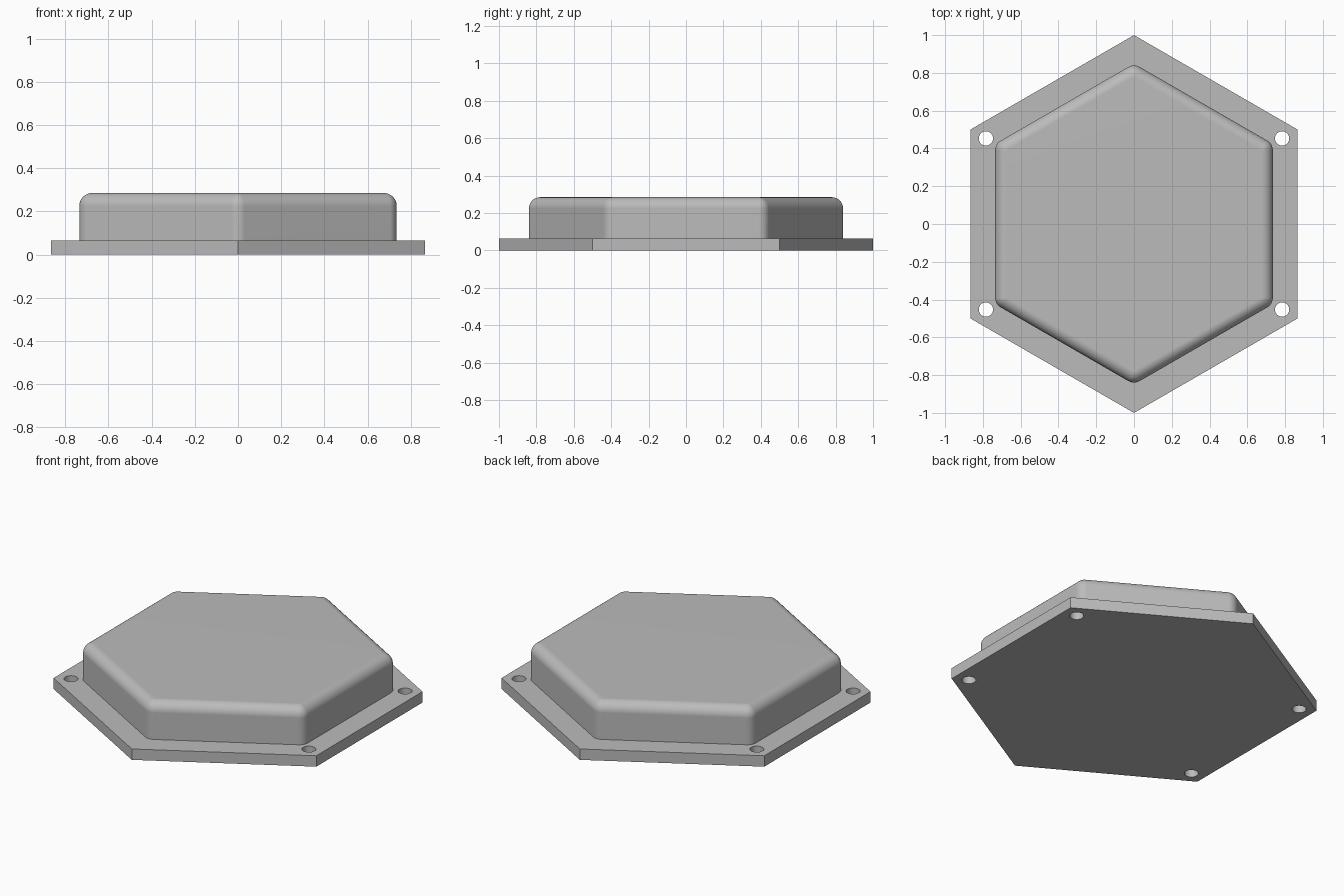
import bpy, bmesh, math

if "Cube" in bpy.data.objects:
    bpy.data.objects.remove(bpy.data.objects["Cube"])

FLANGE_H, TOP = 0.065, 0.285      # flange thickness, overall height
APOTHEM, FILLET = 0.735, 0.06     # raised body half width, edge radius
SEG = 8                           # steps per fillet

grey = bpy.data.materials.new("light grey")
grey.diffuse_color = (0.5, 0.5, 0.5, 1)
grey.use_nodes = True
grey.node_tree.nodes["Principled BSDF"].inputs["Base Color"].default_value = grey.diffuse_color


def make_object(name, bm):
    bmesh.ops.recalc_face_normals(bm, faces=bm.faces)
    mesh = bpy.data.meshes.new(name)
    bm.to_mesh(mesh)
    bm.free()
    mesh.materials.append(grey)
    obj = bpy.data.objects.new(name, mesh)
    bpy.context.collection.objects.link(obj)
    return obj


def loft(name, rings):
    """Closed solid through a stack of matching (x, y, z) rings."""
    bm = bmesh.new()
    loops = [[bm.verts.new(p) for p in ring] for ring in rings]
    n = len(loops[0])
    for a, b in zip(loops, loops[1:]):
        for i in range(n):
            j = (i + 1) % n
            bm.faces.new((a[i], a[j], b[j], b[i]))
    bm.faces.new(loops[0][::-1])
    bm.faces.new(loops[-1])
    bmesh.ops.remove_doubles(bm, verts=bm.verts, dist=1e-5)
    return make_object(name, bm)


def hexagon(corner_dist, radius, z, steps):
    """Hexagon pointing along y, with corners rounded to the given radius."""
    ring = []
    for k in range(6):
        a = math.radians(30 + 60 * k)
        for s in range(steps + 1):
            t = a + math.radians(-30 + 60 * s / steps) if steps else a
            ring.append((corner_dist * math.cos(a) + radius * math.cos(t),
                         corner_dist * math.sin(a) + radius * math.sin(t), z))
    return ring


def boolean(target, tool, operation):
    mod = target.modifiers.new(operation.lower(), 'BOOLEAN')
    mod.operation, mod.object, mod.solver = operation, tool, 'EXACT'
    bpy.context.view_layer.objects.active = target
    bpy.ops.object.modifier_apply(modifier=mod.name)
    bpy.data.objects.remove(tool)


# Flat mounting flange
cover = loft("hexagonal_cover", [hexagon(1, 0, z, 0) for z in (0, FLANGE_H)])

# Raised body with rounded corners and a rounded top edge
core = (APOTHEM - FILLET) / math.cos(math.radians(30))
rings = [hexagon(core, FILLET, FLANGE_H / 2, SEG)]
for s in range(SEG + 1):
    t = math.pi / 2 * s / SEG
    rings.append(hexagon(core, FILLET * math.cos(t),
                         TOP - FILLET + FILLET * math.sin(t), SEG))
boolean(cover, loft("raised_body", rings), 'UNION')

# Screw holes through the four side corners
for sx in (-1, 1):
    for sy in (-1, 1):
        hole = [[(sx * 0.784 + 0.038 * math.cos(i * math.pi / 16),
                  sy * 0.453 + 0.038 * math.sin(i * math.pi / 16), z)
                 for i in range(32)] for z in (-0.05, FLANGE_H + 0.05)]
        boolean(cover, loft("screw_hole", hole), 'DIFFERENCE')

# Smooth fillets and holes, crisp flat faces
bpy.ops.object.select_all(action='DESELECT')
cover.select_set(True)
bpy.context.view_layer.objects.active = cover
bpy.ops.object.shade_smooth_by_angle(angle=math.radians(30))
weighted = cover.modifiers.new("weighted_normals", 'WEIGHTED_NORMAL')
weighted.keep_sharp = True
